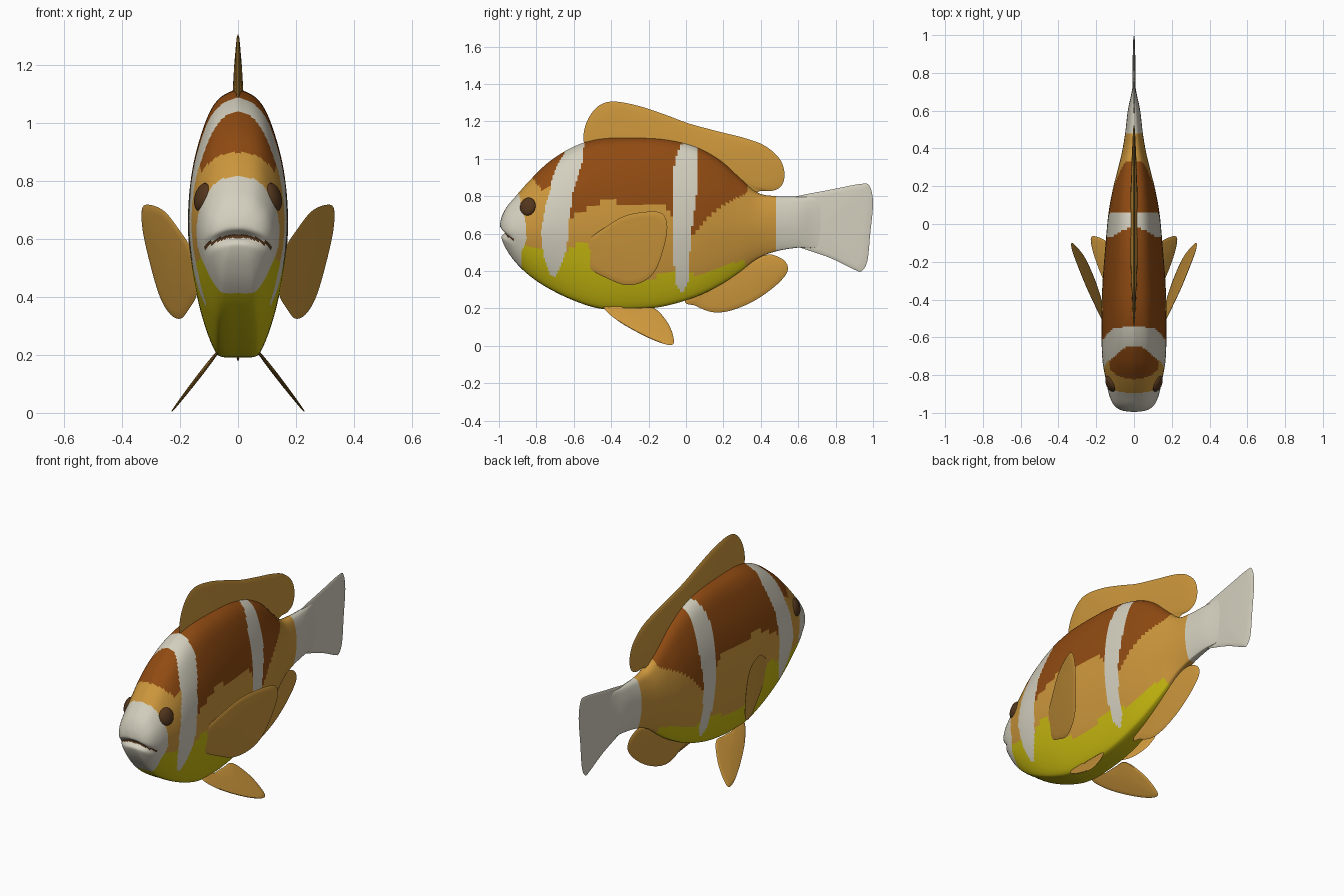
import bpy, bmesh, math
from mathutils import Matrix, Vector

if "Cube" in bpy.data.objects:
    bpy.data.objects.remove(bpy.data.objects["Cube"])

COLOURS = {"white": (.66, .63, .52), "orange": (.61, .31, .045), "brown": (.28, .07, .006),
           "yellow": (.58, .49, .005), "dark_brown": (.085, .036, .012)}
MATS = {}
for n, c in COLOURS.items():
    MATS[n] = bpy.data.materials.new(n)
    MATS[n].diffuse_color = (*c, 1)
INDEX = {n: i for i, n in enumerate(COLOURS)}


def spline(pts, steps, closed=False):
    """Smooth curve through the points."""
    n, out = len(pts), []
    at = (lambda i: pts[i % n]) if closed else (lambda i: pts[max(0, min(n - 1, i))])
    for i in range(n if closed else n - 1):
        quad = [at(i + k) for k in (-1, 0, 1, 2)]
        for s in range(steps):
            t = s / steps
            out.append([.5 * (2 * b + (c - a) * t + (2 * a - 5 * b + 4 * c - d) * t * t
                              + (3 * b - a - 3 * c + d) * t ** 3) for a, b, c, d in zip(*quad)])
    if not closed:
        out.append(list(pts[-1]))
    return out


def interp(table, x):
    if x <= table[0][0]:
        return table[0][1]
    for (a, va), (b, vb) in zip(table, table[1:]):
        if x <= b:
            return va + (vb - va) * (x - a) / (b - a)
    return table[-1][1]


def finish(bm, name, colours, angle=40):
    bmesh.ops.recalc_face_normals(bm, faces=bm.faces)
    me = bpy.data.meshes.new(name)
    bm.to_mesh(me)
    bm.free()
    for c in colours:
        me.materials.append(MATS[c])
    ob = bpy.data.objects.new(name, me)
    bpy.context.collection.objects.link(ob)
    me.shade_smooth()
    me.set_sharp_from_angle(angle=math.radians(angle))
    return ob


# ---- body: stations (y, top, bottom, half width) and one half cross-section (width, height)
STATIONS = [(-.997, .635, .63, .001), (-.987, .685, .575, .065), (-.96, .74, .515, .105),
            (-.91, .80, .445, .13), (-.83, .89, .37, .148), (-.73, .985, .305, .166),
            (-.6, 1.065, .243, .172), (-.46, 1.108, .2, .172), (-.3, 1.117, .193, .166),
            (-.12, 1.11, .212, .152), (.05, 1.07, .262, .136), (.18, 1.0, .325, .113),
            (.28, .91, .39, .088), (.38, .82, .465, .064), (.48, .80, .505, .047),
            (.6, .797, .525, .033), (.68, .797, .525, .016), (.76, .78, .54, .002)]
SECTION = [(0, 0), (.3, 0), (.46, .02), (.66, .11), (.83, .23), (.96, .38), (1, .5),
           (.96, .64), (.84, .77), (.6, .905), (.35, .97), (0, 1)]

# ---- colour boundaries on the body
FACE = [(.38, -.88), (.5, -.88), (.57, -.85), (.67, -.86), (.75, -.88), (.82, -.895)]
STRIPE_1 = ([(.37, -.72), (.465, -.76), (.6, -.775), (.73, -.755), (.81, -.73), (.92, -.71), (1.03, -.65)],
            [(.37, -.70), (.465, -.65), (.57, -.63), (.68, -.625), (.84, -.6), (.97, -.556), (1.08, -.545)])
STRIPE_2 = ([(.29, -.03), (.33, -.05), (.44, -.065), (.6, -.075), (.84, -.075), (.97, -.065), (1.09, -.02)],
            [(.29, -.01), (.33, .01), (.465, .02), (.65, .035), (.84, .06), (1.03, .065), (1.12, .05)])
BROWN = [(-.83, .91), (-.77, .83), (-.72, .86), (-.63, .67), (-.59, .71), (-.51, .74), (-.43, .78),
         (-.33, .76), (-.14, .77), (-.09, .72), (.03, .585), (.075, .63), (.14, .71), (.21, .76),
         (.33, .82), (.34, 2)]
YELLOW = [(-.85, .53), (-.78, .53), (-.64, .51), (-.59, .54), (-.52, .54), (-.51, .42), (-.33, .35),
          (-.16, .37), (-.11, .40), (.075, .375), (.18, .42), (.31, .46), (.33, .40)]


def mouth_distance(x, z):
    return z - (.61 - 2.9 * x * x)


def body_colour(x, y, z):
    if y < -.88 and abs(x) < .115 and abs(mouth_distance(x, z)) < .006:
        return "dark_brown"
    if y > .477 or y < interp(FACE, z):
        return "white"
    for (left, right), low in ((STRIPE_1, .37), (STRIPE_2, .29)):
        if z > low and interp(left, z) < y < interp(right, z):
            return "white"
    if z > interp(BROWN, y):
        return "brown"
    return "yellow" if z < interp(YELLOW, y) else "orange"


bm = bmesh.new()
half = spline(SECTION, 4)
ring = half + [(-w, h) for w, h in half[-2:0:-1]]
rows = []
for y, top, bot, w in spline(STATIONS, 14):
    row = []
    for fx, fz in ring:
        x, z, yy = fx * w, bot + fz * (top - bot), y
        if y < -.86:  # crease of the mouth
            fade = max(0, 1 - (x / .125) ** 2) * min(1, (-.86 - y) / .04)
            yy += .03 * fade * math.exp(-(mouth_distance(x, z) / .017) ** 2)
        row.append(bm.verts.new((x, yy, z)))
    rows.append(row)
count = len(ring)
for a, b in zip(rows, rows[1:]):
    for i in range(count):
        j = (i + 1) % count
        bm.faces.new((a[i], a[j], b[j], b[i]))
bm.faces.new(rows[0])
bm.faces.new(rows[-1])
for f in bm.faces:
    f.material_index = INDEX[body_colour(*f.calc_center_median())]
finish(bm, "body", COLOURS, 60)


# ---- fins: smooth outlines in (y, z), lens-shaped in thickness
def fin(name, outline, centre, thick, colour, place=lambda y, z: 0, side=1):
    bm = bmesh.new()
    edge = spline(outline, 6, True)
    n = len(edge)

    def vert(y, z, t):
        return bm.verts.new((side * (place(y, z) + t), y, z))
    rim = [vert(y, z, 0) for y, z in edge]
    cy, cz = centre
    for sign in (1, -1):
        last = rim
        for s in (.96, .85, .65, .35):
            t = sign * (.003 + thick * (1 - s * s))
            loop = [vert(cy + (y - cy) * s, cz + (z - cz) * s, t) for y, z in edge]
            for i in range(n):
                j = (i + 1) % n
                bm.faces.new((last[i], last[j], loop[j], loop[i]))
            last = loop
        mid = vert(cy, cz, sign * (.003 + thick))
        for i in range(n):
            bm.faces.new((last[i], last[(i + 1) % n], mid))
    finish(bm, name, [colour])


fin("dorsal_fin", [(-.545, 1.08), (-.54, 1.17), (-.5, 1.25), (-.445, 1.295), (-.37, 1.305), (-.245, 1.28),
                   (-.11, 1.235), (.02, 1.187), (.18, 1.144), (.315, 1.11), (.42, 1.07), (.5, 1.0),
                   (.527, .92), (.51, .855), (.46, .828), (.38, .82), (.3, .72), (-.1, .85), (-.5, .97)],
    (-.05, .99), .018, "orange")
fin("anal_fin", [(-.005, .25), (.05, .214), (.14, .18), (.235, .187), (.355, .235), (.46, .305), (.53, .374),
                 (.545, .42), (.52, .46), (.46, .487), (.4, .49), (.3, .55), (.1, .45)],
    (.24, .38), .014, "orange")
fin("tail_fin", [(.595, .80), (.77, .834), (.94, .866), (.983, .85), (1.0, .76), (.985, .6), (.97, .455),
                 (.94, .4), (.905, .405), (.77, .47), (.595, .53), (.52, .56), (.52, .77)],
    (.72, .65), .006, "white")

PECTORAL = [(-.525, .56), (-.43, .635), (-.325, .695), (-.2, .717), (-.125, .705), (-.1, .635), (-.12, .52),
            (-.165, .40), (-.235, .34), (-.325, .325), (-.42, .36), (-.51, .41), (-.535, .48)]
PELVIC = [(-.44, .205), (-.365, .134), (-.245, .064), (-.14, .017), (-.075, .005), (-.066, .04),
          (-.095, .118), (-.165, .198), (-.25, .203), (-.35, .205), (-.395, .235)]
for side, label in ((1, "right"), (-1, "left")):
    fin(label + "_pectoral_fin", PECTORAL, (-.3, .52), .006, "orange",
        lambda y, z: .162 + .374 * (y + .52) + .152 * (z - .57), side)
    fin(label + "_pelvic_fin", PELVIC, (-.22, .14), .006, "orange",
        lambda y, z: .078 + .77 * (.2 - z), side)
    # eyes
    bm = bmesh.new()
    m = (Matrix.Translation(Vector((side * .122, -.845, .743))) @ Matrix.Rotation(-side * .4, 4, 'Z')
         @ Matrix.Rotation(-side * .25, 4, 'Y') @ Matrix.Diagonal((.024, .045, .05, 1)))
    bmesh.ops.create_uvsphere(bm, u_segments=32, v_segments=16, radius=1, matrix=m)
    finish(bm, label + "_eye", ["dark_brown"])

for m in bpy.data.materials:
    if m.users and not m.is_grease_pencil:
        m.use_nodes = True
        m.node_tree.nodes["Principled BSDF"].inputs["Base Color"].default_value = m.diffuse_color
